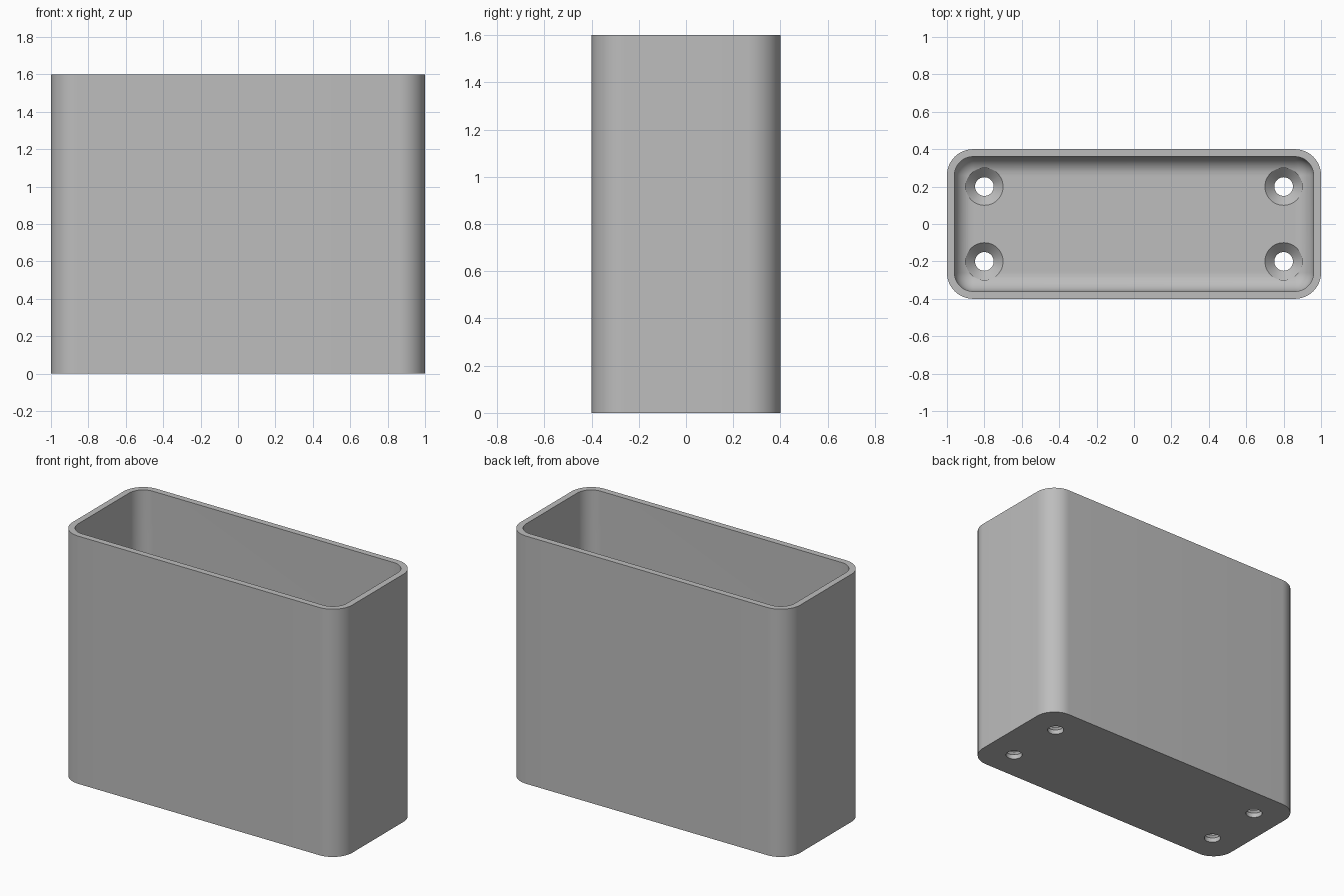
import bpy, bmesh, math

if "Cube" in bpy.data.objects:
    bpy.data.objects.remove(bpy.data.objects["Cube"])

HALF_X, HALF_Y, HEIGHT = 1.0, 0.4, 1.6
WALL, FLOOR = 0.04, 0.08
OUTER_R, FILLET = 0.14, 0.1
STEPS = 16

grey = bpy.data.materials.new("plain grey")
grey.use_nodes = True
colour = (0.51, 0.51, 0.51, 1)
grey.diffuse_color = colour
grey.node_tree.nodes["Principled BSDF"].inputs["Base Color"].default_value = colour


def make_object(name, bm):
    bmesh.ops.recalc_face_normals(bm, faces=bm.faces)
    mesh = bpy.data.meshes.new(name)
    bm.to_mesh(mesh)
    bm.free()
    mesh.materials.append(grey)
    obj = bpy.data.objects.new(name, mesh)
    bpy.context.collection.objects.link(obj)
    return obj


def skin(bm, rings):
    """Join closed rings into a capped solid."""
    loops = [[bm.verts.new(p) for p in ring] for ring in rings]
    n = len(loops[0])
    for a, b in zip(loops, loops[1:]):
        for i in range(n):
            j = (i + 1) % n
            bm.faces.new((a[i], a[j], b[j], b[i]))
    bm.faces.new(loops[0])
    bm.faces.new(loops[-1])


def rounded_ring(inset, z):
    r = max(OUTER_R - inset, 0.0005)
    cx, cy = HALF_X - inset - r, HALF_Y - inset - r
    points = []
    for k, (sx, sy) in enumerate([(1, 1), (-1, 1), (-1, -1), (1, -1)]):
        for i in range(STEPS + 1):
            a = (k + i / STEPS) * math.pi / 2
            points.append((sx * cx + r * math.cos(a), sy * cy + r * math.sin(a), z))
    return points


# Open box: outside wall, rim, inside wall, then the rounded inner floor edge
rings = [rounded_ring(0, 0), rounded_ring(0, HEIGHT), rounded_ring(WALL, HEIGHT)]
for i in range(STEPS + 1):
    a = i / STEPS * math.pi / 2
    rings.append(rounded_ring(WALL + FILLET * (1 - math.cos(a)),
                              FLOOR + FILLET * (1 - math.sin(a))))
bm = bmesh.new()
skin(bm, rings)
holder = make_object("holder_box", bm)

# Countersunk screw holes, one near each corner
HOLE_PROFILE = [(0.05, -0.1), (0.05, FLOOR - 0.05), (0.1, FLOOR), (0.1, FLOOR + 0.2)]
bm = bmesh.new()
for sx in (-1, 1):
    for sy in (-1, 1):
        skin(bm, [[(sx * 0.8 + r * math.cos(t * math.pi / 24),
                    sy * 0.2 + r * math.sin(t * math.pi / 24), z) for t in range(48)]
                  for r, z in HOLE_PROFILE])
cutter = make_object("screw_hole_cutter", bm)
cutter.hide_render = True

cut = holder.modifiers.new("screw_holes", "BOOLEAN")
cut.object = cutter
cut.operation = "DIFFERENCE"
cut.solver = "EXACT"

bpy.ops.object.select_all(action="DESELECT")
bpy.context.view_layer.objects.active = holder
holder.select_set(True)
bpy.ops.object.modifier_apply(modifier=cut.name)
bpy.data.objects.remove(cutter)
bpy.ops.object.shade_smooth_by_angle(angle=math.radians(30))
